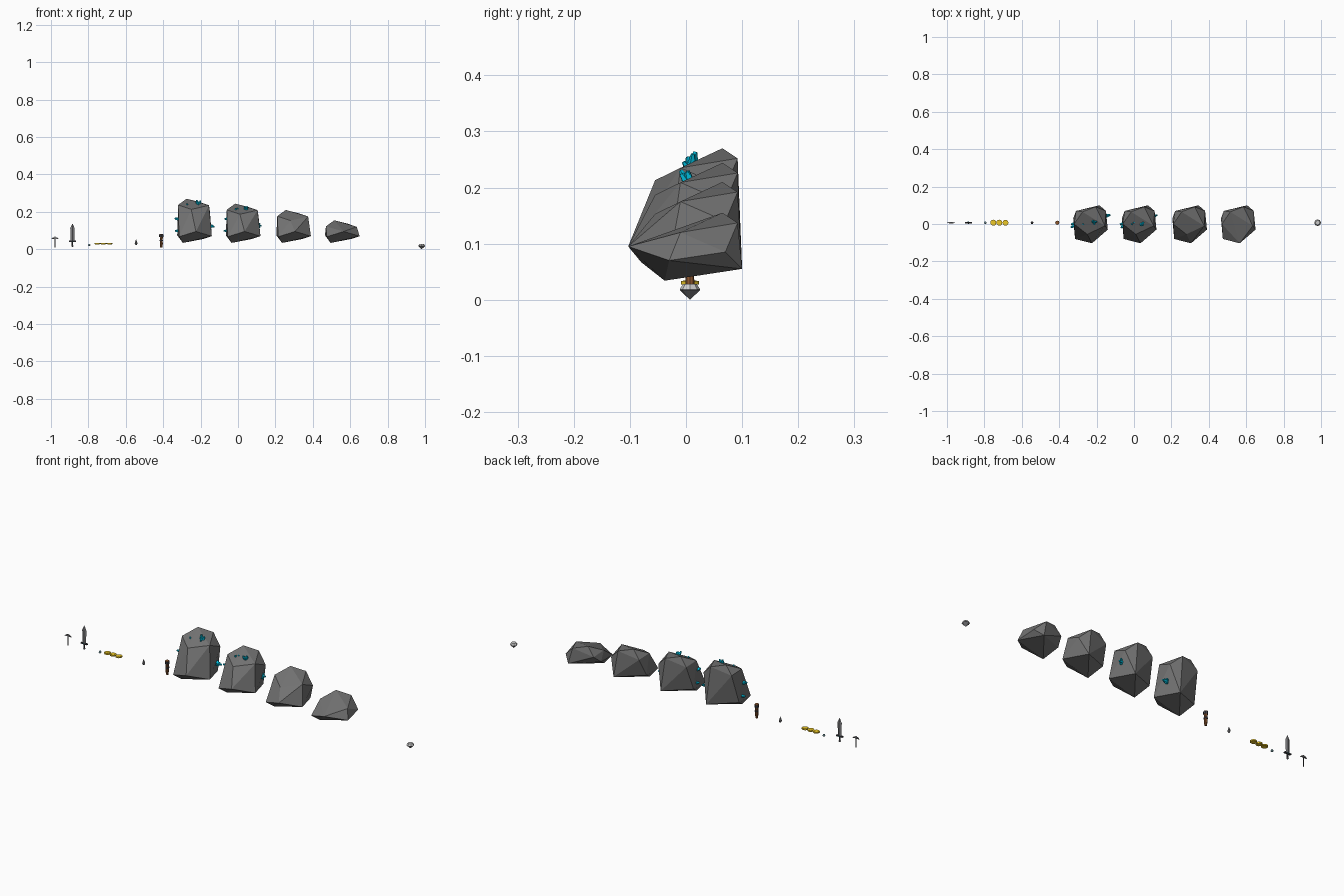
import bpy, bmesh, math, random
from mathutils import Vector, Matrix

if "Cube" in bpy.data.objects:
    bpy.data.objects.remove(bpy.data.objects["Cube"])

random.seed(4)
Y = 0.007  # line that the small props stand on


def mat(name, rgb):
    m = bpy.data.materials.new(name)
    m.diffuse_color = (*rgb, 1)
    m.use_nodes = True
    m.node_tree.nodes["Principled BSDF"].inputs["Base Color"].default_value = m.diffuse_color
    return m


CYAN = mat("cyan", (0.0, 0.48, 0.68))
GOLD = mat("gold", (0.85, 0.58, 0.02))
WOOD = mat("wood", (0.28, 0.10, 0.03))
DARK = mat("dark", (0.05, 0.05, 0.06))
TEAL = mat("teal", (0.0, 0.25, 0.28))
ROCK = mat("stone", (0.17, 0.17, 0.17))
STEEL = mat("steel", (0.2, 0.2, 0.21))
PALE = mat("pale", (0.55, 0.55, 0.55))


def finish(bm, name, material=None):
    bmesh.ops.recalc_face_normals(bm, faces=bm.faces)
    me = bpy.data.meshes.new(name)
    bm.to_mesh(me)
    bm.free()
    ob = bpy.data.objects.new(name, me)
    bpy.context.collection.objects.link(ob)
    if material:
        me.materials.append(material)
    return ob


def hull(name, pts, material=None):
    bm = bmesh.new()
    for p in pts:
        bm.verts.new(p)
    res = bmesh.ops.convex_hull(bm, input=bm.verts)
    junk = {g for g in res["geom_interior"] if isinstance(g, bmesh.types.BMVert)}
    bmesh.ops.delete(bm, geom=list(junk), context='VERTS')
    return finish(bm, name, material)


def lathe(name, x, y, profile, n, material=None):
    """Stack of n-sided rings given as (radius, z)."""
    bm = bmesh.new()
    rings = [[bm.verts.new((x + r * math.cos(2 * math.pi * i / n),
                            y + r * math.sin(2 * math.pi * i / n), z))
              for i in range(n)] for r, z in profile]
    for a, b in zip(rings, rings[1:]):
        for i in range(n):
            j = (i + 1) % n
            bm.faces.new((a[i], a[j], b[j], b[i]))
    bm.faces.new(rings[0])
    bm.faces.new(rings[-1])
    bmesh.ops.remove_doubles(bm, verts=bm.verts, dist=1e-5)
    return finish(bm, name, material)


def box(name, c, s, material=None):
    bm = bmesh.new()
    bmesh.ops.create_cube(bm, size=1, matrix=Matrix.Translation(c) @ Matrix.Diagonal((*s, 1)))
    return finish(bm, name, material)


# Rocks: shared base, crown lowered as the rock is mined away
BASE = [(-.06, -.038, .034), (-.08, -.08, .067), (.01, -.103, .095),
        (.095, -.03, .07), (.05, .10, .055), (-.09, .03, .075)]
CROWN = [(-.015, -.055, .213), (.08, -.01, .235), (.03, .092, .252),
         (-.04, .065, .27), (-.085, .0, .237), (.085, .07, .20), (-.075, .07, .225)]
ROCKS = [(-.235, 0), (.025, .026), (.295, .06), (.555, .115)]
for k, (rx, drop) in enumerate(ROCKS):
    pts = BASE + [(x, y, z - drop) for x, y, z in CROWN]
    hull(f"rock_{k + 1}", [(rx + x, y, z) for x, y, z in pts], ROCK)


# Crystal clusters: small pointed gems poking out along a direction
def crystals(name, centre, out, count):
    bm = bmesh.new()
    for i in range(count):
        off = Vector([random.uniform(-.011, .011) for _ in range(3)]) if i else Vector()
        d = (Vector(out).normalized() + off * 45).normalized()
        s = random.uniform(.8, 1.1)
        m = Matrix.Translation(Vector(centre) + off) @ d.to_track_quat('Z', 'Y').to_matrix().to_4x4()
        bmesh.ops.create_cone(bm, segments=5, radius1=.009 * s, radius2=.004 * s, depth=.02 * s,
                              cap_ends=True, matrix=m)
    finish(bm, name, CYAN)


SPOTS = [((-.037, .0, .236), (-.1, -.3, 1), 2), ((.022, .005, .246), (.1, -.2, 1), 4),
         ((-.087, -.01, .16), (-1, -.2, .1), 2), ((-.092, .0, .098), (-1, -.2, 0), 1),
         ((.09, .045, .126), (1, .3, 0), 4)]
for k, (rx, drop) in enumerate(ROCKS[:2]):
    for i, (p, d, n) in enumerate(SPOTS):
        dz = drop if i < 2 else 0
        crystals(f"crystals_{k + 1}_{i + 1}", (rx + p[0], p[1], p[2] - dz), d, n)

# Cut gem on the far right
lathe("gem_lower", .982, Y, [(0, 0), (.018, .017), (.018, .019)], 8, STEEL)
lathe("gem_crown", .982, Y, [(.018, .019), (.012, .028)], 8, PALE)

# Wooden handle with dark bands
lathe("wood_handle", -.41, Y, [(.006, .01), (.008, .03), (.007, .05), (.010, .082)], 8, WOOD)
lathe("handle_band_low", -.41, Y, [(.0095, .043), (.0095, .05)], 8, DARK)
lathe("handle_band_top", -.41, Y, [(.0112, .066), (.0112, .078)], 8, DARK)

# Stone shard
lathe("shard", -.545, Y, [(.004, .024), (.008, .032), (0, .054)], 6, STEEL)

# Coins
for i, cx in enumerate((-.752, -.72, -.687)):
    lathe(f"coin_{i + 1}", cx, Y, [(.016, .027), (.016, .033)], 12, GOLD)
    lathe(f"coin_face_{i + 1}", cx, Y, [(.012, .026), (.012, .034)], 12, GOLD)

# Pebble gem
lathe("small_gem", -.795, Y, [(.003, .017), (.007, .022), (.004, .029)], 6,
      mat("pale_cyan", (.3, .55, .6)))

# Sword
sx = -.885
blade = [(sx + a * w, Y, z) for z, w in ((.045, .010), (.112, .012)) for a in (-1, 1)]
blade += [(sx, Y + b, z) for z in (.045, .112) for b in (-.004, .004)] + [(sx, Y, .138)]
hull("sword_blade", blade, STEEL)
box("sword_guard", (sx, Y, .043), (.036, .010, .006), DARK)
lathe("sword_gem", sx, Y, [(0, .037), (.007, .043), (0, .049)], 6, TEAL)
lathe("sword_grip", sx, Y, [(.004, .02), (.004, .042)], 6, DARK)
lathe("sword_pommel", sx, Y, [(.003, .013), (.006, .017), (.003, .022)], 6, STEEL)

# Pickaxe: shaft and mirrored drooping head
px = -.978
lathe("pickaxe_shaft", px, Y, [(.003, .01), (.003, .067)], 6, DARK)
for s, side in ((-1, "left"), (1, "right")):
    pts = [(px, Y + b, z) for b in (-.004, .004) for z in (.057, .065)]
    pts += [(px + s * .012, Y + b, z) for b in (-.003, .003) for z in (.056, .062)]
    pts += [(px + s * .022, Y, .054)]
    hull(f"pickaxe_head_{side}", pts, STEEL)
